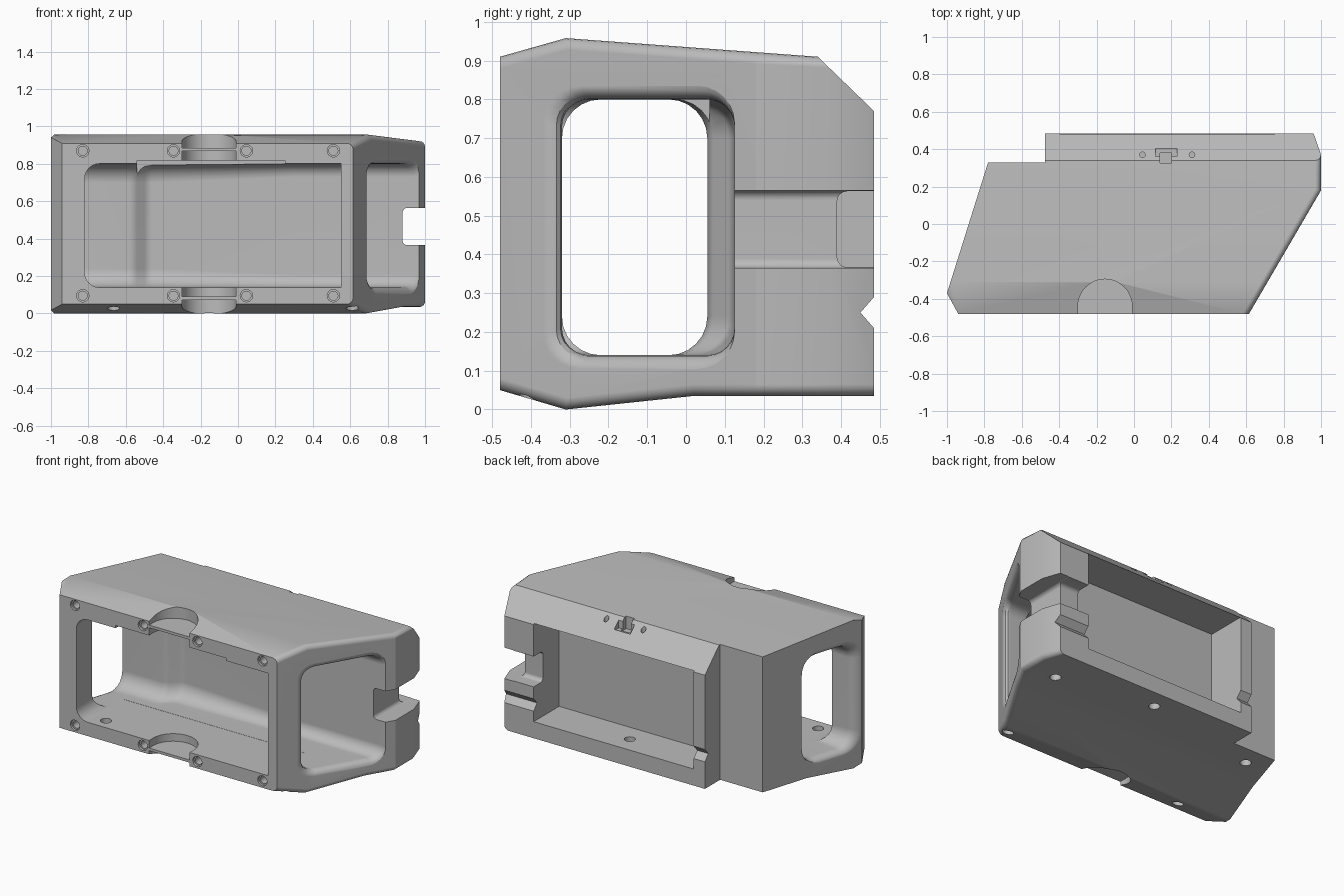
import bpy, bmesh
from math import sin, cos, pi, radians
from mathutils import Matrix, Vector

cube = bpy.data.objects.get("Cube")
if cube:
    bpy.data.objects.remove(cube, do_unlink=True)

grey = bpy.data.materials.new("plain grey")
grey.use_nodes = True
colour = (0.5, 0.5, 0.5, 1)
grey.diffuse_color = colour
grey.node_tree.nodes["Principled BSDF"].inputs["Base Color"].default_value = colour


def finish(bm, name):
    bmesh.ops.recalc_face_normals(bm, faces=bm.faces[:])
    mesh = bpy.data.meshes.new(name)
    bm.to_mesh(mesh)
    bm.free()
    mesh.materials.append(grey)
    obj = bpy.data.objects.new(name, mesh)
    bpy.context.scene.collection.objects.link(obj)
    return obj


def loft(name, rings):
    """Closed solid through rings of equal point count."""
    bm = bmesh.new()
    vs = [[bm.verts.new(p) for p in ring] for ring in rings]
    n = len(vs[0])
    for a, b in zip(vs, vs[1:]):
        for i in range(n):
            j = (i + 1) % n
            bm.faces.new((a[i], a[j], b[j], b[i]))
    bm.faces.new(vs[0])
    bm.faces.new(vs[-1][::-1])
    return finish(bm, name)


def box(name, lo, hi, round_edges=0):
    lo, hi = Vector(lo), Vector(hi)
    bm = bmesh.new()
    bmesh.ops.create_cube(bm, size=1)
    for v in bm.verts:
        v.co = (lo + hi) / 2 + v.co * (hi - lo)
    if round_edges:
        bmesh.ops.bevel(bm, geom=bm.edges[:], offset=round_edges, segments=4,
                        profile=0.5, affect='EDGES')
    return finish(bm, name)


def cylinder(name, centre, radius, depth, axis='Z', sides=32):
    bm = bmesh.new()
    turn = Matrix.Rotation(pi / 2, 4, 'X') if axis == 'Y' else Matrix()
    bmesh.ops.create_cone(bm, cap_ends=True, segments=sides, radius1=radius, radius2=radius,
                          depth=depth, matrix=Matrix.Translation(centre) @ turn)
    return finish(bm, name)


def rounded(a0, a1, b0, b1, r, steps=6):
    """Rounded rectangle as pairs."""
    corners = [(a1 - r, b1 - r), (a0 + r, b1 - r), (a0 + r, b0 + r), (a1 - r, b0 + r)]
    return [(a + r * cos(pi / 2 * (q + k / steps)), b + r * sin(pi / 2 * (q + k / steps)))
            for q, (a, b) in enumerate(corners) for k in range(steps + 1)]


def combine(obj, tool, operation='DIFFERENCE'):
    mod = obj.modifiers.new("cut", 'BOOLEAN')
    mod.operation, mod.object, mod.solver = operation, tool, 'EXACT'
    bpy.context.view_layer.objects.active = obj
    bpy.ops.object.modifier_apply(modifier=mod.name)
    bpy.data.objects.remove(tool, do_unlink=True)


# Housing block: plan outline crossed with side outline
plan = [(-.94, -.48), (.615, -.48), (1, .18), (1, .37), (.96, .485),
        (-.475, .485), (-.475, .33), (-.78, .33), (-1, -.37)]
side = [(-.48, .05), (-.31, 0), (.02, .035), (.485, .035), (.485, .21), (.45, .25),
        (.485, .29), (.485, .77), (.34, .91), (-.31, .958), (-.48, .91)]
housing = loft("housing", [[(x, y, z) for x, y in plan] for z in (-.2, 1.2)])
combine(housing, loft("side_outline", [[(x, y, z) for y, z in side] for x in (-1.2, 1.2)]),
        'INTERSECT')

# Soft upper and lower edges on the slanted side
bm = bmesh.new()
bm.from_mesh(housing.data)
bmesh.ops.remove_doubles(bm, verts=bm.verts[:], dist=.0005)
soft = []
for e in bm.edges:
    if len(e.link_faces) == 2:
        a, b = sorted((f.normal for f in e.link_faces), key=lambda n: n.x)
        if b.x > .6 and abs(a.z) > .9:
            soft.append(e)
bmesh.ops.bevel(bm, geom=soft, offset=.03, segments=4, profile=.5, affect='EDGES')
bm.to_mesh(housing.data)
bm.free()


# Sideways tunnel, flared where it meets each slanted wall
def tunnel_ring(x0, slope, back, r, grow=0):
    return [(x0 + slope * y, y, z) for y, z in
            rounded(-.32 - grow, back, .14 - grow * .7, .80 + grow * .7, r + grow * .5)]


flare = .05
curve = [radians(a) for a in (0, 22.5, 45, 67.5, 90)]
rings = [tunnel_ring(-1.0, .314, .055, .1, flare)]
rings += [tunnel_ring(-.884 + flare * (1 - sin(a)), .314, .055, .1, flare * (1 - cos(a)))
          for a in reversed(curve)]
rings += [tunnel_ring(x, 0, y, r) for x, y, r in
          ((-.58, .055, .1), (-.54, .07, .1), (-.5, .11, .1), (-.46, .125, .1), (.3, .125, .07))]
rings += [tunnel_ring(.895 - flare * (1 - sin(a)), .583, .125, .07, flare * (1 - cos(a)))
          for a in curve]
rings += [tunnel_ring(1.05, .583, .125, .07, flare)]
combine(housing, loft("tunnel", rings))

# Front opening: rounded at one end, square at the other
opening = [(min(x, .55), z) for x, z in rounded(-.82, .55, .139, .801, .08)]
corner = {True: .801, False: .139}
opening = [(.55, corner[z > .5]) if x > .47 else (x, z) for x, z in opening]
opening = [p for i, p in enumerate(opening) if p != opening[i - 1]]
combine(housing, loft("front_opening", [[(x, y, z) for x, z in opening] for y in (-.6, -.1)]))
combine(housing, box("ceiling_relief", (-.54, -.6, .7), (.25, .06, .818)))

# Rear pocket
combine(housing, box("rear_pocket", (-.395, .225, .142), (.75, .7, .775)))

# Slot in the side and its passage into the pocket
combine(housing, box("side_slot", (.88, .02, .365), (1.2, .7, .565), .025))
combine(housing, box("slot_passage", (.6, .39, .367), (1.1, .7, .563), .025))

# Round seats above and below, outside and inside
for z0, z1 in ((.885, 1.1), (.75, .868), (-.15, .073), (.09, .2)):
    combine(housing, cylinder("seat", (-.155, -.44, (z0 + z1) / 2), .145, z1 - z0, sides=48))
    combine(housing, box("seat_mouth", (-.2995, -.6, z0), (-.0105, -.44, z1)))

# Front screw holes with counterbores
for x in (-.83, -.345, .045, .51):
    for z in (.87, .095):
        combine(housing, cylinder("counterbore", (x, -.49, z), .033, .05, 'Y', 24))
        combine(housing, cylinder("screw_hole", (x, -.46, z), .024, .1, 'Y', 24))

# Holes through the floor
for x, y in ((-.665, -.4), (.61, -.4), (-.67, .2), (.15, .36), (.8, .25)):
    combine(housing, cylinder("floor_hole", (x, y, .05), .033, .26, sides=20))

# Catch recess and pin holes on the rear slope
combine(housing, box("catch_recess", (.115, .36, .84), (.23, .405, 1)))
combine(housing, box("catch_stem", (.14, .325, .83), (.2, .38, 1)))
for x in (.045, .31):
    combine(housing, cylinder("pin_hole", (x, .37, .9), .015, .14, sides=16))

# Smooth fillets, crisp edges
for o in bpy.context.selected_objects:
    o.select_set(False)
housing.select_set(True)
bpy.context.view_layer.objects.active = housing
bpy.ops.object.shade_smooth_by_angle(angle=radians(28))
weighted = housing.modifiers.new("even_shading", 'WEIGHTED_NORMAL')
weighted.keep_sharp = True
